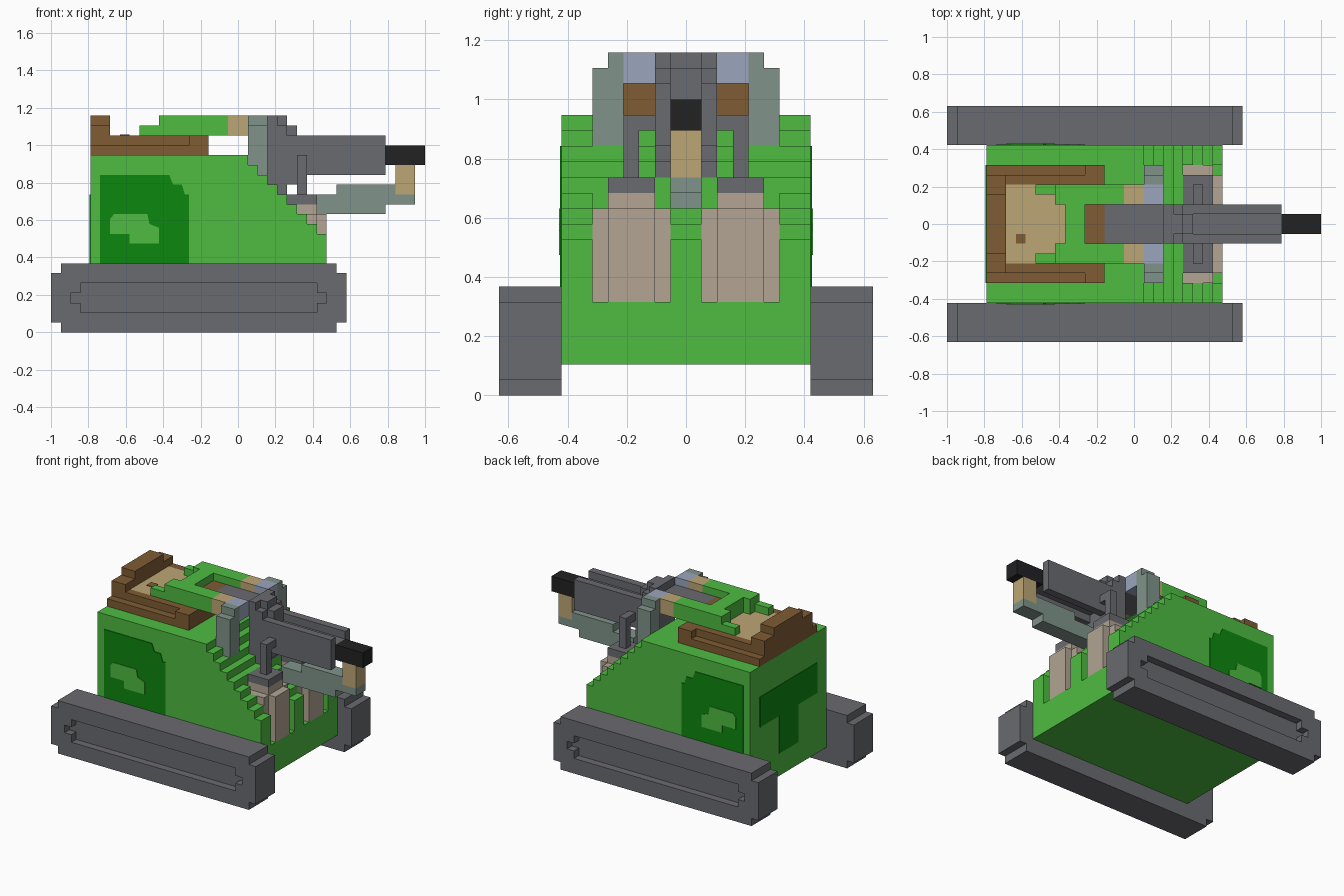
import bpy, bmesh

cube = bpy.data.objects.get("Cube")
if cube:
    bpy.data.objects.remove(cube, do_unlink=True)

U = 2 / 38  # one block


def lin(c):
    c /= 255
    return c / 12.92 if c <= 0.04045 else ((c + 0.055) / 1.055) ** 2.4


def material(name, r, g, b):
    m = bpy.data.materials.new(name)
    m.use_nodes = True
    col = (lin(r), lin(g), lin(b), 1)
    m.diffuse_color = col
    bsdf = m.node_tree.nodes["Principled BSDF"]
    bsdf.inputs["Base Color"].default_value = col
    bsdf.inputs["Roughness"].default_value = 0.9
    return m


GREEN = material("bright green", 78, 188, 65)
DARK = material("dark green", 13, 135, 15)
GREY = material("steel grey", 106, 107, 112)
BROWN = material("wood brown", 126, 92, 52)
TAN = material("tan", 188, 166, 117)
STONE = material("pale stone", 178, 165, 148)
SLATE = material("slate green", 128, 148, 139)
BLUE = material("pale blue", 155, 165, 188)
BLACK = material("black", 34, 34, 36)


def prism(bm, profile, y0, y1):
    """Extrude an x-z outline (in blocks) from y0 to y1."""
    vs = [bm.verts.new((-1 + x * U, y0 * U, z * U)) for x, z in profile]
    face = bm.faces.new(vs)
    ext = bmesh.ops.extrude_face_region(bm, geom=[face])
    moved = [v for v in ext["geom"] if isinstance(v, bmesh.types.BMVert)]
    bmesh.ops.translate(bm, verts=moved, vec=(0, (y1 - y0) * U, 0))


def part(name, mat, boxes=(), mirror=False, prisms=()):
    """boxes: (x0, x1, y0, y1, z0, z1) in blocks; mirror repeats across y = 0."""
    bm = bmesh.new()
    shapes = [([(a, e), (b, e), (b, f), (a, f)], c, d) for a, b, c, d, e, f in boxes]
    for profile, y0, y1 in shapes + list(prisms):
        prism(bm, profile, y0, y1)
        if mirror:
            prism(bm, profile, -y1, -y0)
    bmesh.ops.recalc_face_normals(bm, faces=bm.faces)
    me = bpy.data.meshes.new(name)
    bm.to_mesh(me)
    bm.free()
    me.materials.append(mat)
    ob = bpy.data.objects.new(name, me)
    bpy.context.collection.objects.link(ob)
    return ob


def stairs(last):
    """Hull outline whose sloping front steps down until column last."""
    pts = [(4, 2), (last, 2), (last, 37 - last)]
    for x in range(last, 20, -1):
        pts += [(x, 38 - x)] if x == last else [(x, 37 - x), (x, 38 - x)]
    pts = pts[:2] + pts[3:] + [(20, 17), (20, 18), (4, 18)]
    return pts


# Hull with two niches in front for the legs
part("hull_sides", GREEN, mirror=True, prisms=[(stairs(28), 6, 8)])
part("hull_centre", GREEN, prisms=[(stairs(28), -1, 1)])
part("hull_niche", GREEN, [(24, 28, 1, 6, 2, 6)], True, [(stairs(24), 1, 6)])

# Painted marks on the sides and the rear
E = 0.08
part("side_marks", DARK, mirror=True, prisms=[
    ([(5, 6), (14, 6), (14, 14), (13.6, 14), (13.3, 15), (12.4, 15), (12, 16), (5, 16)], 8, 8 + E)])
part("side_mark_spots", GREEN, mirror=True, prisms=[
    ([(6, 10), (8, 10), (8, 9), (11, 9), (11, 10.6), (10, 11), (9.8, 12),
      (6.4, 12), (6, 11.5)], 8, 8 + 2 * E)])
part("rear_mark", DARK, [(4 - E, 4, -6, 6, 10, 14), (4 - E, 4, -2, 2, 5, 10)])

# Tracks with a recessed slot on the outer face
part("tracks", GREY, [
    (1, 29, 8, 11, 0, 7), (0, 1, 8, 11, 1, 6), (29, 30, 8, 11, 1, 6),
    (1, 29, 11, 12, 0, 1), (0, 30, 11, 12, 1, 2), (0, 30, 11, 12, 5, 6),
    (1, 29, 11, 12, 6, 7), (0, 3, 11, 12, 2, 3), (0, 3, 11, 12, 4, 5),
    (27, 30, 11, 12, 2, 3), (27, 30, 11, 12, 4, 5),
    (0, 2, 11, 12, 3, 4), (28, 30, 11, 12, 3, 4)], True)

# Wooden seat rim and stepped backrest
part("seat_rim", BROWN, [(4, 14, 5, 6, 18, 19), (4, 14, 4, 5, 18, 20),
                         (14, 16, 4, 6, 18, 20)], True)
part("seat_plank", BROWN, [(14, 16, -4, 4, 18, 20)])
part("backrest", BROWN, [(4, 6, -4, 4, 18, 20), (4, 6, -5, 5, 20, 21),
                         (4, 6, -3, 3, 21, 22)])
part("cushion", TAN, [(6, 12, -4, 4, 18, 20)])
part("cushion_button", BROWN, [(7, 8, -2, -1, 20, 20 + E)])

# Gunner's torso, arms, hands and cuffs
part("torso", GREEN, [(12, 14, -4, 4, 18, 22)])
part("arms", GREEN, [(11, 12, 2, 4, 20, 22), (14, 18, 2, 4, 20, 22),
                     (9, 11, 3, 4, 20, 21)], True)
part("hands", TAN, [(18, 20, 2, 4, 20, 22)], True)
part("grips", BLUE, [(20, 22, 2, 4, 20, 22)], True)
part("shields", SLATE, [(20, 22, 4, 6, 16, 21), (20, 22, 4, 5, 21, 22)], True)

# Legs set into the hull front, with knee plates
part("legs", STONE, [(24, 27, 1, 6, 6, 12), (27, 28, 2, 5, 6, 12),
                     (24, 27, 2, 5, 12, 13)], True)
part("knees", GREY, [(24, 27, 2, 5, 13, 14)], True)

# Gun: stock, mount, grooved barrel and supports
part("gun_butt", BROWN, [(14, 16, -2, 2, 20, 21)])
part("gun_stock", GREY, [(16, 22, -2, 2, 20, 21)])
part("gun_mount", GREY, [(22, 24, -2, 2, 14, 21), (22, 24, -1, 1, 21, 22),
                         (22, 23, -2, 2, 21, 22), (24, 25, -2, 2, 15, 20),
                         (24, 25, -1, 1, 20, 21)])
part("barrel_walls", GREY, [(25, 34, 1, 2, 16, 20)], True)
part("barrel_core", GREY, [(25, 34, -1, 1, 17, 19)])
part("gun_posts", GREY, [(25, 26, 3, 4, 14, 18), (25, 26, 2, 3, 17, 18)], True)
part("muzzle", BLACK, [(34, 38, -1, 1, 17, 19)])

# Lower arm that carries the muzzle
part("lower_arm", SLATE, [(26, 34, -1, 1, 12, 14), (29, 35, -1, 1, 14, 15),
                          (34, 37, -1, 1, 13, 14)])
part("muzzle_support", TAN, [(35, 37, -1, 1, 14, 17)])
